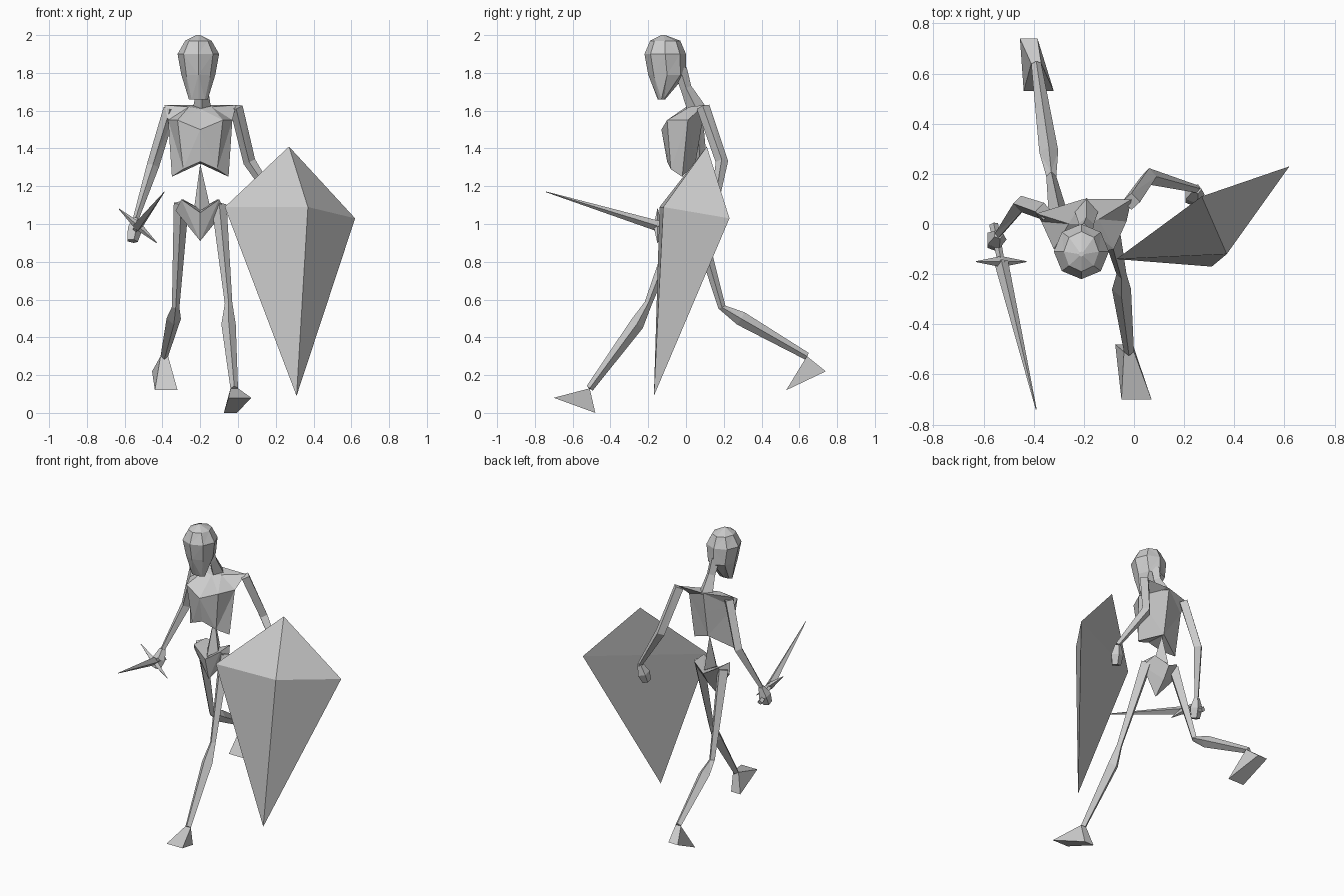
import bpy, bmesh
from math import cos, sin, tau
from mathutils import Vector

cube = bpy.data.objects.get("Cube")
if cube:
    bpy.data.objects.remove(cube)

shade = (.6, .6, .6, 1)
grey = bpy.data.materials.new("pale grey")
grey.use_nodes = True
grey.diffuse_color = shade
grey.node_tree.nodes["Principled BSDF"].inputs["Base Color"].default_value = shade


def finish(name, bm, centre_x):
    bmesh.ops.recalc_face_normals(bm, faces=bm.faces)
    mesh = bpy.data.meshes.new(name)
    bm.to_mesh(mesh)
    bm.free()
    mesh.materials.append(grey)
    part = bpy.data.objects.new(name, mesh)
    part.location.x = centre_x
    bpy.context.collection.objects.link(part)


def hull(name, points, centre_x=0):
    """Faceted solid wrapped around a few corner points."""
    bm = bmesh.new()
    corners = [bm.verts.new(point) for point in points]
    bmesh.ops.convex_hull(bm, input=corners)
    loose = [vert for vert in bm.verts if not vert.link_faces]
    bmesh.ops.delete(bm, geom=loose, context='VERTS')
    finish(name, bm, centre_x)


def loft(name, rings, centre_x=0):
    """Skin rings of equal point count, capped at both ends."""
    bm = bmesh.new()
    loops = [[bm.verts.new(point) for point in ring] for ring in rings]
    for lower, upper in zip(loops, loops[1:]):
        for i in range(len(lower)):
            bm.faces.new((lower[i - 1], lower[i], upper[i], upper[i - 1]))
    bm.faces.new(loops[0])
    bm.faces.new(loops[-1])
    bmesh.ops.triangulate(bm, faces=bm.faces)
    finish(name, bm, centre_x)


def limb(name, joints, radii, sides=4):
    """Angular bone that follows its joints, one radius for each."""
    points = [Vector(joint) for joint in joints]
    last = len(points) - 1
    rings = []
    for i, (point, radius) in enumerate(zip(points, radii)):
        along = (points[min(i + 1, last)] - points[max(i - 1, 0)]).normalized()
        across = Vector((1, 0, 0))
        across = (across - along * across.dot(along)).normalized()
        depth = along.cross(across)
        angles = [side * tau / sides for side in range(sides)]
        rings.append([point + radius * (across * cos(a) + depth * sin(a)) for a in angles])
    loft(name, rings)


def oval(z, y, half_width, half_depth, sides=8):
    angles = [side * tau / sides for side in range(sides)]
    return [(half_width * cos(a), y + half_depth * sin(a), z) for a in angles]


def mirror(point):
    x, y, z = point
    return (-x, y, z)


def rib_ring(side, front, middle, back, twist=0):
    """Symmetric ring given by its left half; twist brings the right side forward."""
    ring = [side, front, middle, mirror(front), mirror(side), back]
    return [(x, y + twist * x, z) for x, y, z in ring]


def foot(name, ankle, heel, toe):
    """Wedge that widens from ankle to toe."""
    corners = []
    for (x, y, z), half_width in ((ankle, .02), (heel, .035), (toe, .06)):
        corners += [(x - half_width, y, z), (x + half_width, y, z)]
    hull(name, corners)


# Head: domed skull tapering to a narrow chin
loft("head", [
    oval(2, -.12, .01, .01),
    oval(1.97, -.11, .07, .08),
    oval(1.9, -.11, .11, .11),
    oval(1.79, -.1, .09, .1),
    oval(1.66, -.13, .05, .02),
], -.21)
limb("neck", [(-.19, .06, 1.6), (-.19, 0, 1.72), (-.2, -.03, 1.82)], (.05, .03, .035))

# Rib cage: shoulders, chest, arched lower edge
loft("rib_cage", [
    rib_ring((.19, .07, 1.63), (.06, .01, 1.62), (0, 0, 1.61), (0, .1, 1.63), twist=.15),
    rib_ring((.17, .01, 1.55), (.12, -.1, 1.55), (0, -.13, 1.5), (0, .08, 1.5)),
    rib_ring((.15, -.02, 1.25), (.09, -.08, 1.29), (0, -.1, 1.33), (0, .05, 1.32)),
], -.2)

# Lower spine and the two halves of the pelvis
hull("lower_spine", [(0, .03, 1.32), (-.03, 0, 1.1), (.05, 0, 1.1),
                     (0, -.05, 1.07), (0, .09, 1.1)], -.2)
hip_bone = [(0, -.03, .91), (0, .05, 1), (.13, 0, 1.07), (.1, -.05, 1.13),
            (.09, .07, 1.13), (0, -.07, 1.06), (0, .1, 1.08)]
hull("left_pelvis", hip_bone, -.2)
hull("right_pelvis", [mirror(point) for point in hip_bone], -.2)

# Legs in a long running stride
leg_radii = (.04, .02, .038, .02)
right_ankle = (-.39, .64, .3)
left_ankle = (-.02, -.51, .13)
limb("right_leg", [(-.3, .03, 1.11), (-.33, .19, .56), (-.34, .29, .5), right_ankle], leg_radii)
limb("left_leg", [(-.1, 0, 1.1), (-.05, -.2, .58), (-.05, -.26, .47), left_ankle], leg_radii)
foot("right_foot", right_ankle, heel=(-.42, .74, .22), toe=(-.38, .53, .12))
foot("left_foot", left_ankle, heel=(-.04, -.48, 0), toe=(.01, -.7, .08))

# Arms, each ending in a clenched hand
arms = {
    "right": [(-.36, .05, 1.61), (-.45, .08, 1.31), (-.54, -.04, 1.03)],
    "left": [(-.01, .09, 1.62), (.06, .19, 1.33), (.25, .14, 1.04)],
}
for side, joints in arms.items():
    limb(side + "_arm", joints, (.035, .033, .016))
    wrist = Vector(joints[-1])
    reach = Vector((-.01, -.02, -.06))
    limb(side + "_hand", [wrist, wrist + reach, wrist + reach * 2], (.02, .042, .03), sides=5)

# Sword: tapering blade, grip and pointed crossguard
guard = Vector((-.53, -.15, .99))
guard_arm = Vector((.1, 0, -.09))
limb("sword_blade", [guard, (-.39, -.74, 1.17)], (.028, .002))
limb("sword_grip", [guard, (-.56, 0, .94)], (.014, .018))
limb("sword_guard", [guard - guard_arm, guard, guard + guard_arm], (.002, .022, .002))

# Kite shield: top, inner, outer and lower corners, then the raised boss
hull("shield", [(.27, .11, 1.41), (-.07, -.14, 1.09), (.62, .23, 1.03),
                (.31, -.17, .09), (.37, -.12, 1.09)])
